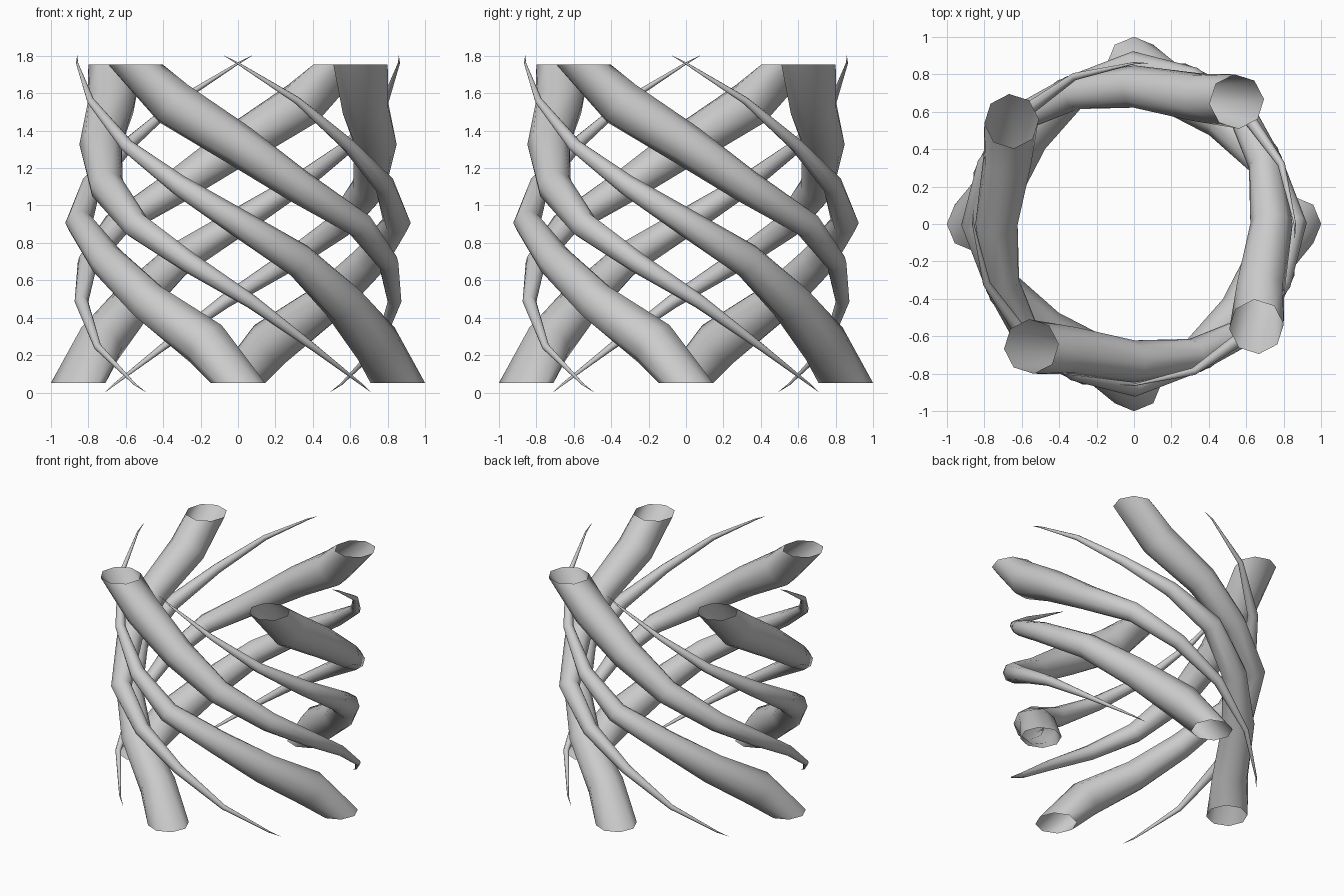
import bpy, bmesh
from math import sin, cos, pi, radians
from mathutils import Matrix, Vector

default = bpy.data.objects.get("Cube")
if default:
    bpy.data.objects.remove(default, do_unlink=True)

SIDES = 8
HALF = 0.8525          # half the distance between lower and upper open ends
MIDDLE = 0.9025        # height of the cage's middle

# Strand path from the thick open end: turn, distance from axis, rise, thickness
PATH = [
    (0, 0.855, 0.0, 0.146),
    (13, 0.76, 0.21, 0.132),
    (40, 0.735, 0.43, 0.113),
    (65, 0.775, 0.655, 0.093),
    (90, 0.85, 0.86, 0.074),
    (112, 0.845, 1.06, 0.056),
    (135, 0.84, 1.27, 0.037),
    (158, 0.85, 1.51, 0.02),
    (180, 0.86, 1.71, 0.006),
]
TIP = (185.5, 0.864, 1.755)


def on_path(turn, distance, rise):
    a = -radians(turn)
    return Vector((distance * cos(a), distance * sin(a), rise - HALF))


def strand_mesh():
    """Tapered spiral tube, open at the thick end and pointed at the other."""
    bm = bmesh.new()
    centres = [on_path(*p[:3]) for p in PATH] + [on_path(*TIP)]
    rings = []
    for i, point in enumerate(PATH):
        c = centres[i]
        # The open end is cut level; other rings follow the path
        if i == 0:
            along = Vector((0, 0, 1))
        else:
            along = ((c - centres[i - 1]).normalized()
                     + (centres[i + 1] - c).normalized()).normalized()
        out = Vector((c.x, c.y, 0))
        out = (out - along * out.dot(along)).normalized()
        side = along.cross(out)
        ring = []
        for k in range(SIDES):
            a = 2 * pi * k / SIDES
            ring.append(bm.verts.new(c + point[3] * (out * cos(a) + side * sin(a))))
        rings.append(ring)
    tip = bm.verts.new(centres[-1])
    for k in range(SIDES):
        n = (k + 1) % SIDES
        for low, high in zip(rings, rings[1:]):
            bm.faces.new((low[k], low[n], high[n], high[k]))
        bm.faces.new((rings[-1][k], rings[-1][n], tip))
    for f in bm.faces:
        f.smooth = True
    mesh = bpy.data.meshes.new("spiral_strand")
    bm.to_mesh(mesh)
    bm.free()
    return mesh


mesh = strand_mesh()

# Four strands rise from the base, four hang upside down between them
for i in range(4):
    lift = Matrix.Translation((0, 0, MIDDLE))
    rising = bpy.data.objects.new(f"rising_strand_{i + 1}", mesh)
    rising.matrix_world = lift @ Matrix.Rotation(i * pi / 2, 4, 'Z')
    hanging = bpy.data.objects.new(f"hanging_strand_{i + 1}", mesh)
    hanging.matrix_world = (lift @ Matrix.Rotation(i * pi / 2 + radians(50), 4, 'Z')
                            @ Matrix.Rotation(pi, 4, 'X'))
    for ob in (rising, hanging):
        bpy.context.collection.objects.link(ob)
